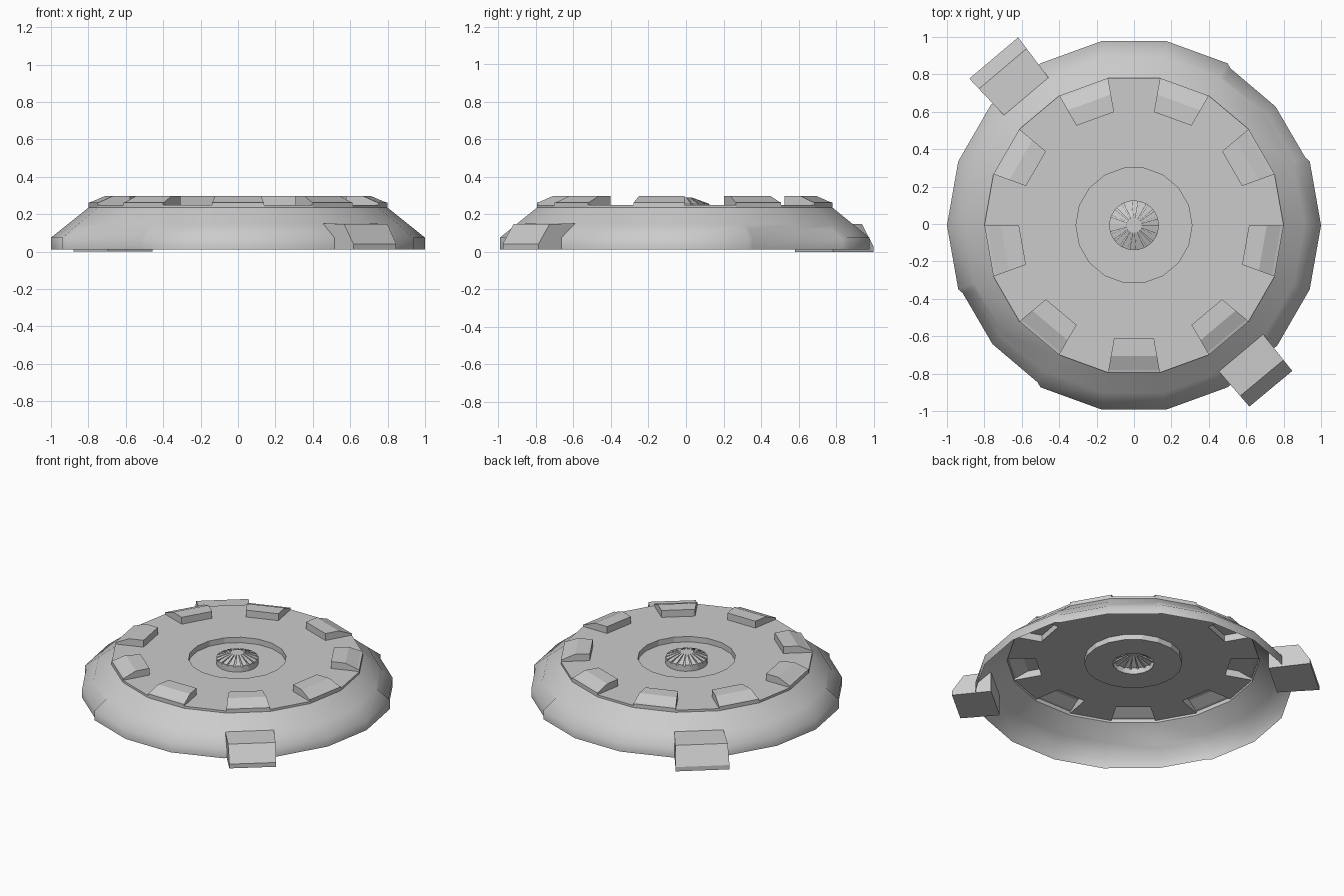
import bpy, bmesh
from math import sin, cos, radians, pi
from mathutils import Vector

if "Cube" in bpy.data.objects:
    bpy.data.objects.remove(bpy.data.objects["Cube"])

CY = -0.007          # the round body sits slightly behind the side blocks
N = 18


def pt(r, deg, z):
    a = radians(deg)
    return (r * cos(a), r * sin(a) + CY, z)


def finish(name, bm, smooth=False):
    bmesh.ops.remove_doubles(bm, verts=bm.verts, dist=1e-5)
    bmesh.ops.recalc_face_normals(bm, faces=bm.faces)
    for f in bm.faces:
        f.smooth = smooth
    me = bpy.data.meshes.new(name)
    bm.to_mesh(me)
    bm.free()
    ob = bpy.data.objects.new(name, me)
    bpy.context.collection.objects.link(ob)
    return ob


def face(bm, pts):
    return bm.faces.new([bm.verts.new(p) for p in pts])


def sector(bm, a0, a1, profile):
    """Strip of quads following an (r, z) profile between two angles."""
    return [face(bm, [pt(r0, a0, z0), pt(r0, a1, z0), pt(r1, a1, z1), pt(r1, a0, z1)])
            for (r0, z0), (r1, z1) in zip(profile, profile[1:])]


# Outer shell: open-bottomed faceted skirt with two shallow recessed panels
bm = bmesh.new()
panels = {2: [], 11: []}
for i in range(N):
    fs = sector(bm, i * 20, i * 20 + 20,
                [(1.0, 0.012), (1.0, 0.075), (0.91, 0.147), (0.80, 0.235)])
    for k in panels:
        if i in (k - 1, k):
            panels[k] += fs[:2]
bmesh.ops.remove_doubles(bm, verts=bm.verts, dist=1e-5)
for f in bm.faces:
    f.normal_update()
for fs in panels.values():
    bmesh.ops.inset_region(bm, faces=[f for f in fs if f.is_valid], thickness=0.03,
                           depth=-0.012, use_boundary=False, use_even_offset=True)
finish("outer_shell", bm, True)

# Deck: rim lip, outer ring with openings under the teeth, plate, recessed well
bm = bmesh.new()
DECK = 0.25
for i in range(N):
    a0, a1 = i * 20, i * 20 + 20
    sector(bm, a0, a1, [(0.80, 0.235), (0.80, DECK)])
    if i % 2 == 0:
        sector(bm, a0, a1, [(0.80, DECK), (0.62, DECK)])
    sector(bm, a0, a1, [(0.62, DECK), (0.31, DECK), (0.31, 0.212), (0.13, 0.212)])
finish("deck", bm)

# Nine raised teeth, hollow underneath, with sloped outer faces
bm = bmesh.new()
tooth = [(0.80, DECK), (0.80, 0.262), (0.785, 0.266), (0.71, 0.298), (0.615, 0.298), (0.615, DECK)]
for i in range(1, N, 2):
    a0, a1 = i * 20, i * 20 + 20
    sector(bm, a0, a1, tooth)
    for a in (a0, a1):
        face(bm, [pt(r, a, z) for r, z in tooth])
finish("rim_teeth", bm)

# Central fluted knob: cone of wedges separated by narrow grooves
bm = bmesh.new()
step = 20
for i in range(N):
    a = i * step
    wedge = [(0.133, 0.212), (0.133, 0.255), (0.042, 0.288)]
    groove = [(0.133, 0.212), (0.133, 0.247), (0.042, 0.280)]
    sector(bm, a, a + 15, wedge)
    sector(bm, a + 15, a + 20, groove)
    for b in (a, a + 15):
        face(bm, [pt(0.133, b, 0.247), pt(0.133, b, 0.255), pt(0.042, b, 0.288), pt(0.042, b, 0.280)])
    sector(bm, a + 15, a + 20, [(0.042, 0.280), (0.042, 0.288)])
    for b0, b1 in ((a, a + 15), (a + 15, a + 20)):
        face(bm, [pt(0.042, b0, 0.288), pt(0.042, b1, 0.288), pt(0, 0, 0.288)])
finish("center_knob", bm)


# Two side blocks with chamfered outer tops
def side_block(name, deg, reach, w_in, w_out, z0):
    d = Vector((cos(radians(deg)), sin(radians(deg)), 0))
    t = Vector((-d.y, d.x, 0))
    r_in = 0.893
    prof = [(r_in, z0), (reach, z0), (reach, z0 + 0.03), (reach - 0.075, 0.147), (r_in, 0.152)]
    bm = bmesh.new()
    rows = []
    for s in (-1, 1):
        row = []
        for r, z in prof:
            w = w_in + (w_out - w_in) * (r - r_in) / (reach - r_in)
            row.append(bm.verts.new(d * r + t * (s * w / 2) + Vector((0, 0, z))))
        bm.faces.new(row)
        rows.append(row)
    n = len(prof)
    for i in range(n):
        j = (i + 1) % n
        bm.faces.new([rows[0][i], rows[0][j], rows[1][j], rows[1][i]])
    finish(name, bm)


side_block("rear_side_block", 130.2, 1.162, 0.312, 0.342, 0.0)
side_block("front_side_block", -50.3, 1.145, 0.309, 0.298, 0.012)
